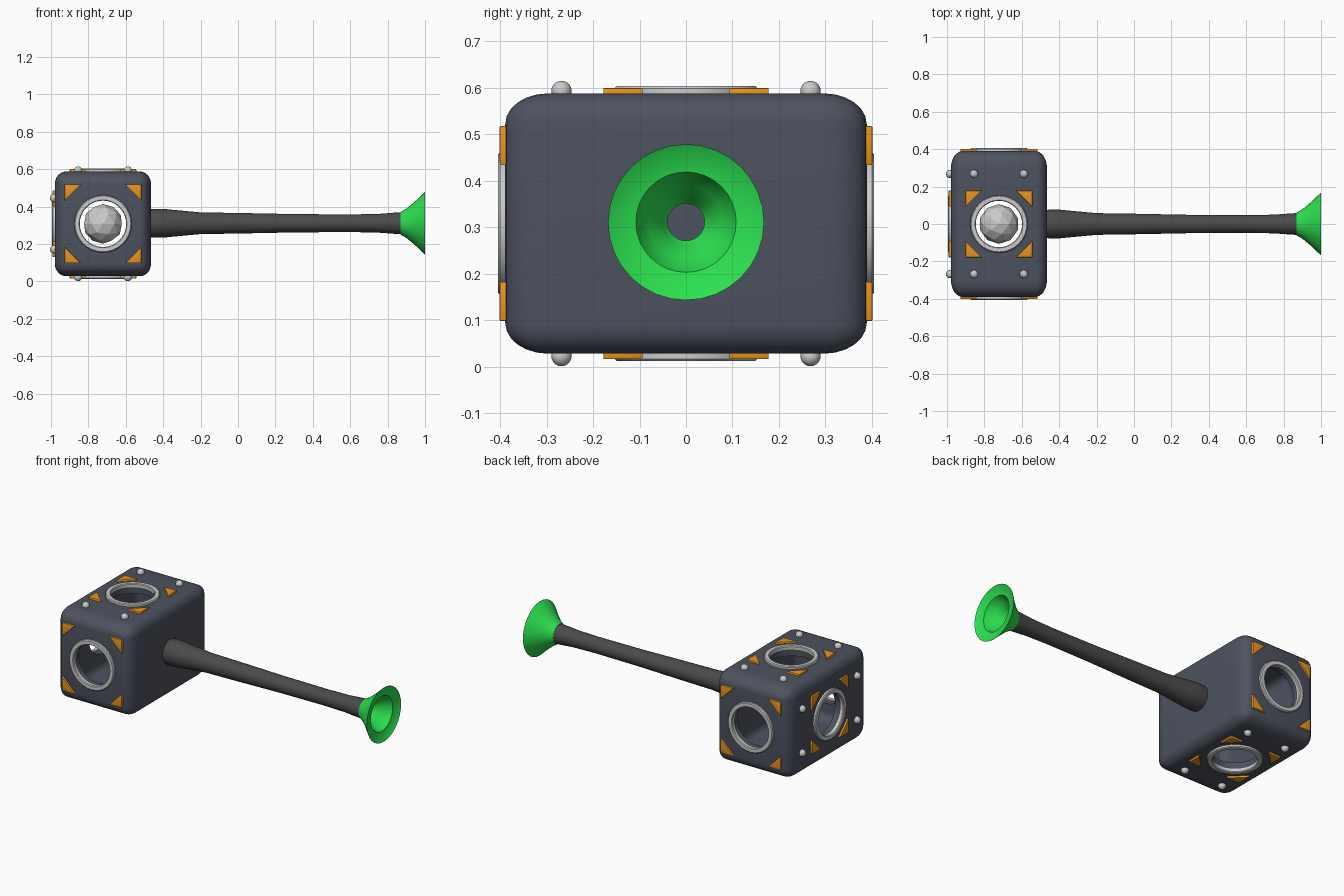
import bpy, bmesh, math
from mathutils import Matrix, Vector

if "Cube" in bpy.data.objects:
    bpy.data.objects.remove(bpy.data.objects["Cube"])

C = Vector((-0.722, 0, 0.308))          # centre of the hammer head
HALF = Vector((0.257, 0.389, 0.28))     # half size of the head


def material(name, r, g, b):
    m = bpy.data.materials.new(name)
    m.diffuse_color = (r, g, b, 1)
    m.use_nodes = True
    m.node_tree.nodes["Principled BSDF"].inputs["Base Color"].default_value = m.diffuse_color
    return m


SLATE = material("slate", 0.075, 0.085, 0.115)
DARK = material("dark_grip", 0.07, 0.07, 0.07)
ORANGE = material("orange", 0.8, 0.3, 0.015)
GREEN = material("green", 0.025, 0.75, 0.08)


def finish(bm, name, mat=None, matrix=None, smooth=True):
    bmesh.ops.recalc_face_normals(bm, faces=bm.faces)
    if matrix:
        bm.transform(matrix)
    me = bpy.data.meshes.new(name)
    bm.to_mesh(me)
    bm.free()
    ob = bpy.data.objects.new(name, me)
    bpy.context.collection.objects.link(ob)
    if mat:
        me.materials.append(mat)
    if smooth:
        shade(ob)
    return ob


def shade(ob):
    bpy.ops.object.select_all(action='DESELECT')
    ob.select_set(True)
    bpy.context.view_layer.objects.active = ob
    bpy.ops.object.shade_smooth_by_angle(angle=math.radians(35))


def lathe(name, profile, matrix, mat=None, closed=False, n=32):
    """Revolve (height, radius) points around the local z axis."""
    bm = bmesh.new()
    rings = [[bm.verts.new((r * math.cos(2 * math.pi * i / n), r * math.sin(2 * math.pi * i / n), h))
              for i in range(n)] for h, r in profile]
    pairs = list(zip(rings, rings[1:]))
    if closed:
        pairs.append((rings[-1], rings[0]))
    for a, b in pairs:
        for i in range(n):
            j = (i + 1) % n
            bm.faces.new((a[i], a[j], b[j], b[i]))
    return finish(bm, name, mat, matrix)


def rounded_box(name, half, bevel, mat=None):
    bm = bmesh.new()
    bmesh.ops.create_cube(bm, size=1)
    bmesh.ops.bevel(bm, geom=bm.edges[:], offset=bevel, segments=6, profile=0.5, affect='EDGES')
    return finish(bm, name, mat, Matrix.Translation(C) @ Matrix.Diagonal((*(half * 2), 1)), False)


def cut(ob, cutter):
    cutter.hide_render = True
    mod = ob.modifiers.new("cut", 'BOOLEAN')
    mod.operation, mod.solver, mod.object = 'DIFFERENCE', 'EXACT', cutter
    bpy.context.view_layer.objects.active = ob
    bpy.ops.object.modifier_apply(modifier=mod.name)
    bpy.data.objects.remove(cutter)


def face_frame(u, v):
    """Frame lying on a head face, with its local z pointing outward."""
    u, v = Vector(u), Vector(v)
    n = u.cross(v)
    d = sum(abs(n[i]) * HALF[i] for i in range(3))
    return Matrix.Translation(C + n * d) @ Matrix((u, v, n)).transposed().to_4x4()


# name, frame, triangle corner position, rivet position
FACES = [
    ("top", face_frame((1, 0, 0), (0, 1, 0)), (0.178, 0.178), (0.133, 0.268)),
    ("bottom", face_frame((1, 0, 0), (0, -1, 0)), (0.178, 0.178), (0.133, 0.268)),
    ("front", face_frame((1, 0, 0), (0, 0, 1)), (0.205, 0.21), None),
    ("back", face_frame((-1, 0, 0), (0, 0, 1)), (0.205, 0.21), None),
    ("left", face_frame((0, -1, 0), (0, 0, 1)), (0.178, 0.178), (0.268, 0.137)),
]
SIGNS = [(1, 1), (-1, 1), (-1, -1), (1, -1)]

# hollow head with a round opening in five faces
head = rounded_box("hammer_head", HALF, 0.118, SLATE)
cut(head, rounded_box("cavity", HALF - Vector((0.05, 0.05, 0.05)), 0.1))
for face, M, tri, rivet in FACES:
    bm = bmesh.new()
    bmesh.ops.create_cone(bm, cap_ends=True, segments=32, radius1=0.132, radius2=0.132, depth=0.2)
    cut(head, finish(bm, "hole", None, M, False))
shade(head)

# trim on each open face: ring, corner triangles, rivets
for face, M, tri, rivet in FACES:
    lathe(face + "_ring", [(-0.01, 0.124), (0.011, 0.124), (0.016, 0.128), (0.016, 0.149),
                           (0.011, 0.154), (-0.01, 0.154)], M, None, True)
    for k, (sx, sy) in enumerate(SIGNS):
        bm = bmesh.new()
        x, y, leg = tri[0] * sx, tri[1] * sy, 0.086
        pts = [(x, y), (x - sx * leg, y), (x, y - sy * leg)]
        lo, hi = [[bm.verts.new((*p, z)) for p in pts] for z in (-0.015, 0.012)]
        bm.faces.new(lo)
        bm.faces.new(hi)
        for i in range(3):
            j = (i + 1) % 3
            bm.faces.new((lo[i], lo[j], hi[j], hi[i]))
        bmesh.ops.recalc_face_normals(bm, faces=bm.faces)
        bmesh.ops.bevel(bm, geom=bm.edges[:], offset=0.003, segments=2, profile=0.5, affect='EDGES')
        finish(bm, f"{face}_corner_plate_{k}", ORANGE, M)
        if rivet:
            bm = bmesh.new()
            bmesh.ops.create_uvsphere(bm, u_segments=16, v_segments=10, radius=0.022)
            finish(bm, f"{face}_rivet_{k}", None,
                   M @ Matrix.Translation((rivet[0] * sx, rivet[1] * sy, 0.005)))

# faceted core inside the head
bm = bmesh.new()
bmesh.ops.create_icosphere(bm, subdivisions=2, radius=0.106)
finish(bm, "core", None, Matrix.Translation(C), False)

# handle and funnel-shaped pommel along the x axis
AXIS = Matrix.Translation((0, 0, C.z + 0.003)) @ Matrix.Rotation(math.pi / 2, 4, 'Y')
lathe("handle", [(-0.475, 0.074), (-0.45, 0.077), (-0.4, 0.077), (-0.34, 0.071), (-0.2, 0.058), (0, 0.055),
                 (0.3, 0.049), (0.6, 0.047), (0.75, 0.05), (0.83, 0.056), (0.88, 0.059)], AXIS, DARK)
lathe("pommel", [(0.87, 0.04), (0.868, 0.06), (0.885, 0.07), (0.9, 0.078), (0.95, 0.12), (1.0, 0.168),
                 (0.998, 0.166), (0.985, 0.108), (0.96, 0.098), (0.93, 0.08), (0.905, 0.058),
                 (0.885, 0.05)], AXIS, GREEN, True)
